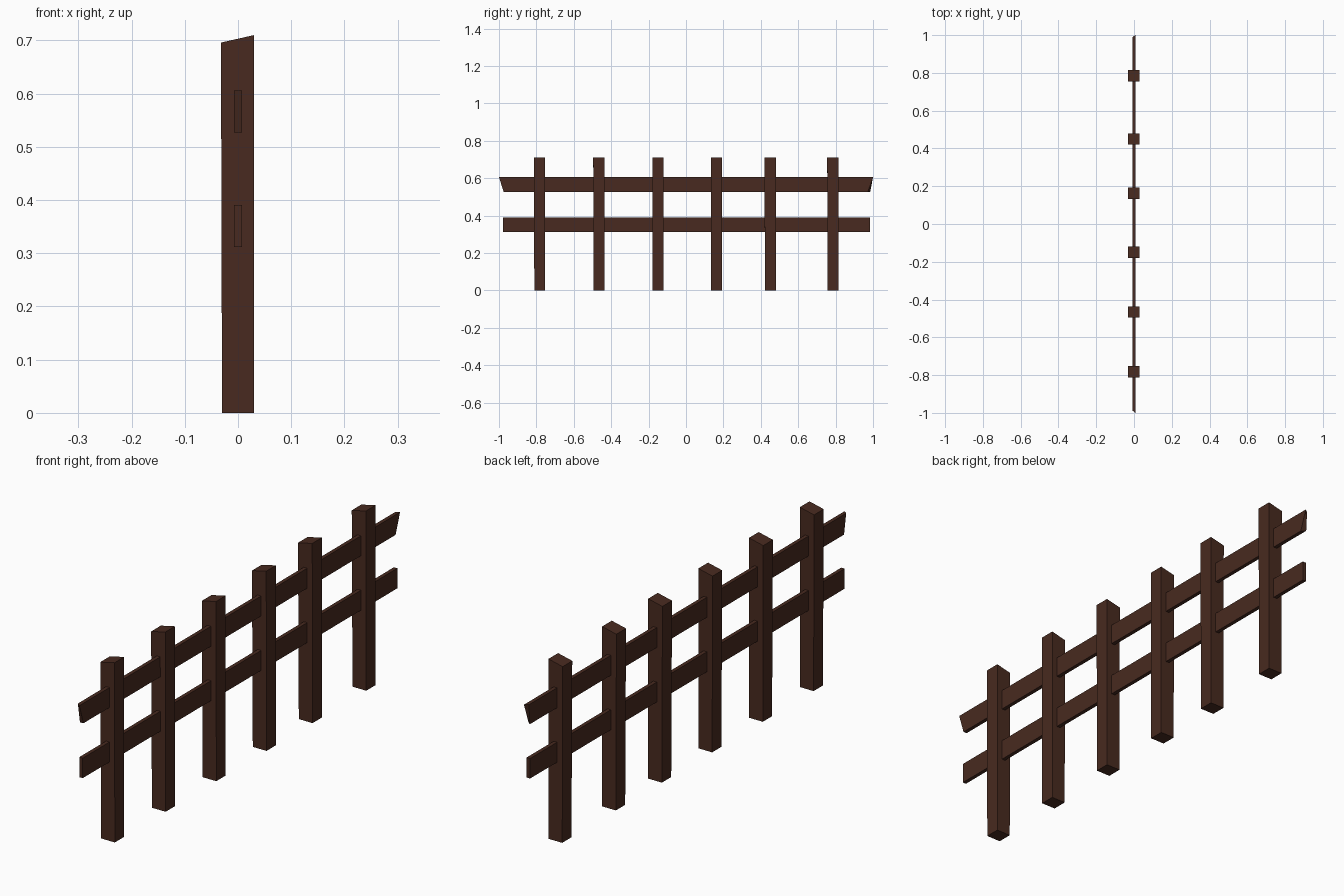
import bpy
import bmesh

if "Cube" in bpy.data.objects:
    bpy.data.objects.remove(bpy.data.objects["Cube"])

wood = bpy.data.materials.new("dark_wood")
wood.diffuse_color = (0.065, 0.023, 0.014, 1)
wood.use_nodes = True
wood.node_tree.nodes["Principled BSDF"].inputs["Base Color"].default_value = wood.diffuse_color


def box(name, lo, hi, reshape=None):
    """Box from two corners; reshape(co, is_right, is_back, is_top) moves its corners."""
    bm = bmesh.new()
    bmesh.ops.create_cube(bm, size=1)
    for v in bm.verts:
        side = [c > 0 for c in v.co]
        for i in range(3):
            v.co[i] = hi[i] if side[i] else lo[i]
        if reshape:
            reshape(v.co, *side)
    mesh = bpy.data.meshes.new(name)
    bm.to_mesh(mesh)
    bm.free()
    mesh.materials.append(wood)
    obj = bpy.data.objects.new(name, mesh)
    bpy.context.collection.objects.link(obj)
    return obj


# Posts, with tops sawn at a slight slant
def slant_top(co, right, back, top):
    if top and not right:
        co.z -= 0.014
        co.x -= 0.002
    if top and not back:
        co.y -= 0.002


for i, y in enumerate((-0.782, -0.465, -0.149, 0.164, 0.451, 0.786)):
    box(f"post_{i + 1}", (-0.03, y - 0.029, 0), (0.03, y + 0.029, 0.71), slant_top)


# Upper rail, with ends cut at an angle
def angle_ends(co, right, back, top):
    if not top:
        co.y += -0.015 if back else 0.025
    if back and not right:
        co.y -= 0.01 if top else 0
    if back and right and not top:
        co.y -= 0.013
    if not back and not right and top:
        co.y += 0.012


box("upper_rail", (-0.0075, -1, 0.527), (0.0075, 1, 0.606), angle_ends)

# Lower rail, square ends
box("lower_rail", (-0.0075, -0.979, 0.312), (0.0075, 0.983, 0.391))
